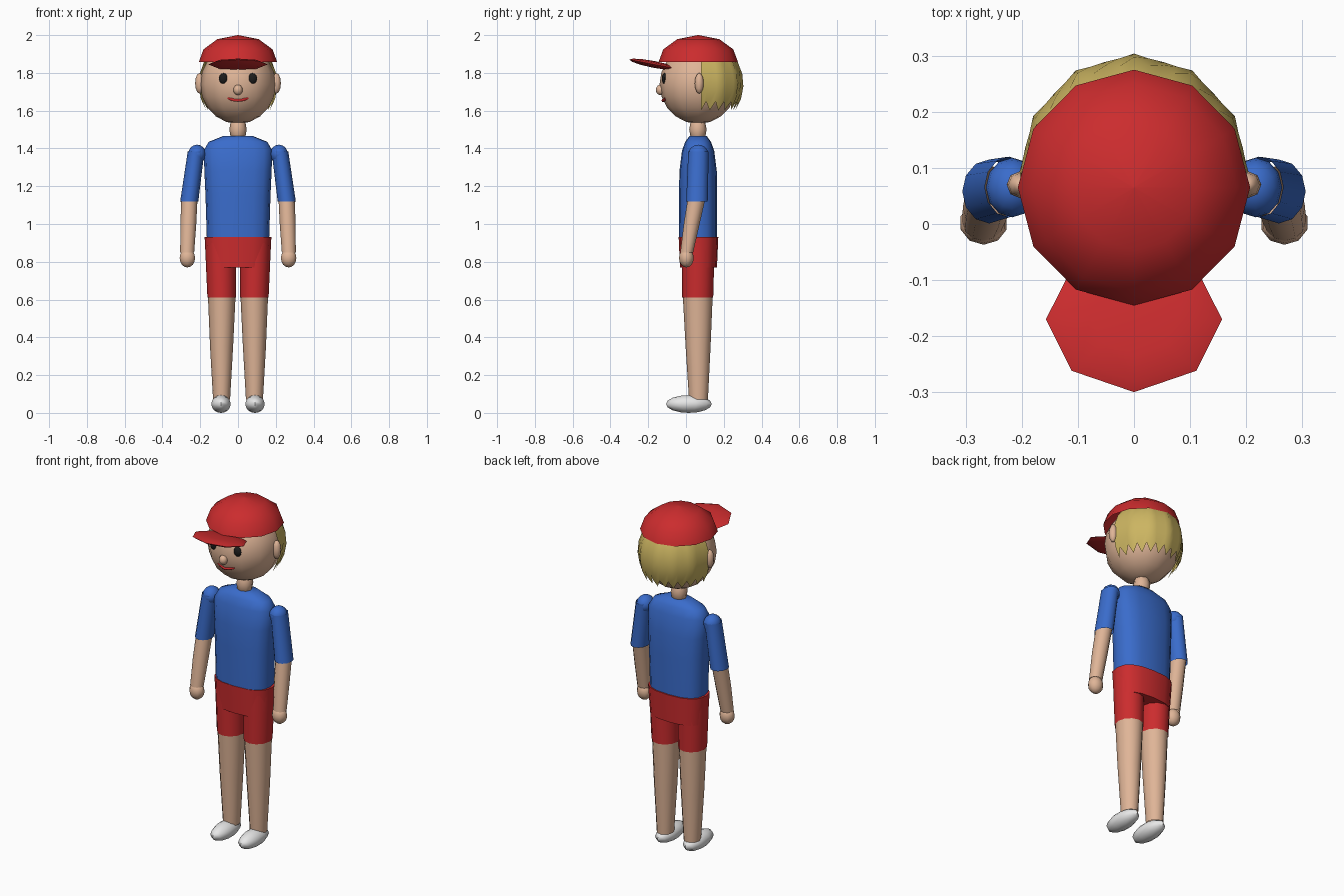
import bpy, bmesh, math
from math import sin, cos, pi, radians

if "Cube" in bpy.data.objects:
    bpy.data.objects.remove(bpy.data.objects["Cube"])


def mat(name, rgb):
    m = bpy.data.materials.new(name)
    m.diffuse_color = (*rgb, 1)
    m.use_nodes = True
    m.node_tree.nodes["Principled BSDF"].inputs["Base Color"].default_value = m.diffuse_color
    return m


RED = mat("red cloth", (0.60, 0.025, 0.027))
BLUE = mat("blue cloth", (0.042, 0.15, 0.60))
SKIN = mat("skin", (0.74, 0.46, 0.31))
HAIR = mat("blond hair", (0.60, 0.46, 0.12))
WHITE = mat("white shoe", (0.85, 0.85, 0.85))
DARK = mat("dark eye", (0.012, 0.012, 0.012))


def finish(name, bm, material):
    bmesh.ops.recalc_face_normals(bm, faces=bm.faces)
    me = bpy.data.meshes.new(name)
    bm.to_mesh(me)
    bm.free()
    me.materials.append(material)
    ob = bpy.data.objects.new(name, me)
    bpy.context.collection.objects.link(ob)
    bpy.ops.object.select_all(action='DESELECT')
    ob.select_set(True)
    bpy.context.view_layer.objects.active = ob
    bpy.ops.object.shade_smooth_by_angle(angle=radians(60))
    return ob


def loft(name, rings, material, n=12, power=2.0, caps=(False, False)):
    """Skin through horizontal rings (z, cx, cy, rx, ry)."""
    bm = bmesh.new()
    rows = []
    for z, cx, cy, rx, ry in rings:
        row = []
        for i in range(n):
            c, s = cos(2 * pi * i / n), sin(2 * pi * i / n)
            px = math.copysign(abs(c) ** (2 / power), c)
            py = math.copysign(abs(s) ** (2 / power), s)
            row.append(bm.verts.new((cx + rx * px, cy + ry * py, z)))
        rows.append(row)
    for a, b in zip(rows, rows[1:]):
        for i in range(n):
            j = (i + 1) % n
            bm.faces.new((a[i], a[j], b[j], b[i]))
    if caps[0]:
        bm.faces.new(rows[0])
    if caps[1]:
        bm.faces.new(rows[-1])
    return finish(name, bm, material)


def ball(name, loc, rad, material, segs=12, rings=8, tilt=0):
    bm = bmesh.new()
    bmesh.ops.create_uvsphere(bm, u_segments=segs, v_segments=rings, radius=1)
    for v in bm.verts:
        v.co = [a * b for a, b in zip(v.co, rad)]
    ob = finish(name, bm, material)
    ob.location = loc
    ob.rotation_euler.x = tilt
    return ob


# head, neck, nose
ball("head", (0, 0.065, 1.74), (0.2, 0.205, 0.21), SKIN, 12, 10)
ball("neck", (0, 0.063, 1.50), (0.046, 0.046, 0.07), SKIN, 8, 6)
ball("nose", (0, -0.135, 1.71), (0.025, 0.025, 0.028), SKIN, 8, 6)

# cap dome (rows of a half ellipsoid) and brim
dome = [(1.858 + 0.142 * sin(radians(a)), 0, 0.065,
         0.207 * cos(radians(a)), 0.21 * cos(radians(a))) for a in (0, 28, 58, 89.5)]
loft("cap_dome", dome, RED, caps=(False, True))
ball("cap_brim", (0, -0.17, 1.845), (0.157, 0.132, 0.018), RED, 8, 6, radians(-11))

# hair: back half of a twelve-sided ellipsoid shell with a zigzag hem
bm = bmesh.new()
COLS, ROWS = 24, 7
grid = []
for i in range(COLS + 1):
    a = 180 * i / COLS
    k = cos(radians(15)) / cos(radians(a % 30 - 15))
    hem = -36 if i % 2 == 0 else -23
    col = []
    for j in range(ROWS + 1):
        lat = radians(hem + (80 - hem) * j / ROWS)
        col.append(bm.verts.new((0.208 * k * cos(lat) * cos(radians(a)),
                                 0.08 + 0.224 * k * cos(lat) * sin(radians(a)),
                                 1.74 + 0.235 * sin(lat))))
    grid.append(col)
for p, q in zip(grid, grid[1:]):
    for j in range(ROWS):
        bm.faces.new((p[j], q[j], q[j + 1], p[j + 1]))
finish("hair", bm, HAIR)

# mouth: thin smiling tube on the face
cu = bpy.data.curves.new("mouth", 'CURVE')
cu.dimensions = '3D'
cu.bevel_depth = 0.008
cu.bevel_resolution = 1
cu.use_fill_caps = True
sp = cu.splines.new('POLY')
sp.points.add(6)
for i, p in enumerate(sp.points):
    t = i / 3 - 1
    p.co = (0.053 * t, -0.122 + 0.016 * abs(t), 1.654 + 0.014 * t * t, 1)
cu.materials.append(RED)
bpy.context.collection.objects.link(bpy.data.objects.new("mouth", cu))

# shirt body and shorts seat
loft("shirt_body", [(0.92, 0, 0.064, 0.165, 0.100), (1.15, 0, 0.064, 0.172, 0.101),
                    (1.28, 0, 0.064, 0.178, 0.099), (1.39, 0, 0.064, 0.181, 0.085),
                    (1.435, 0, 0.064, 0.155, 0.068), (1.467, 0, 0.064, 0.075, 0.045)],
     BLUE, n=16, power=2.6, caps=(True, True))
loft("shorts_seat", [(0.77, 0, 0.066, 0.165, 0.098), (0.932, 0, 0.066, 0.177, 0.105)],
     RED, n=16, power=2.5, caps=(True, True))

for s, side in ((-1, "right"), (1, "left")):
    # face details
    ball(side + "_eye", (s * 0.077, -0.114, 1.77), (0.024, 0.014, 0.029), DARK, 8, 6)
    ball(side + "_ear", (s * 0.203, 0.07, 1.745), (0.024, 0.024, 0.055), SKIN, 8, 6)
    # arm
    ball(side + "_shoulder", (s * 0.217, 0.065, 1.37), (0.047, 0.053, 0.05), BLUE, 12, 8)
    loft(side + "_sleeve", [(1.12, s * 0.258, 0.058, 0.048, 0.057),
                            (1.385, s * 0.222, 0.066, 0.044, 0.054)], BLUE)
    loft(side + "_forearm", [(0.85, s * 0.269, 0.004, 0.037, 0.034),
                             (1.0, s * 0.263, 0.03, 0.042, 0.042),
                             (1.14, s * 0.257, 0.057, 0.043, 0.047)], SKIN)
    ball(side + "_hand", (s * 0.268, 0.002, 0.82), (0.043, 0.039, 0.05), SKIN, 10, 8)
    # leg
    loft(side + "_shorts_leg", [(0.612, s * 0.086, 0.062, 0.076, 0.082),
                                (0.90, s * 0.092, 0.064, 0.083, 0.088)], RED)
    loft(side + "_leg", [(0.07, s * 0.087, 0.066, 0.045, 0.050),
                         (0.35, s * 0.087, 0.064, 0.061, 0.066),
                         (0.64, s * 0.086, 0.062, 0.074, 0.080)], SKIN)
    ball(side + "_shoe", (s * 0.09, 0.015, 0.047), (0.054, 0.121, 0.047), WHITE, 10, 8)
